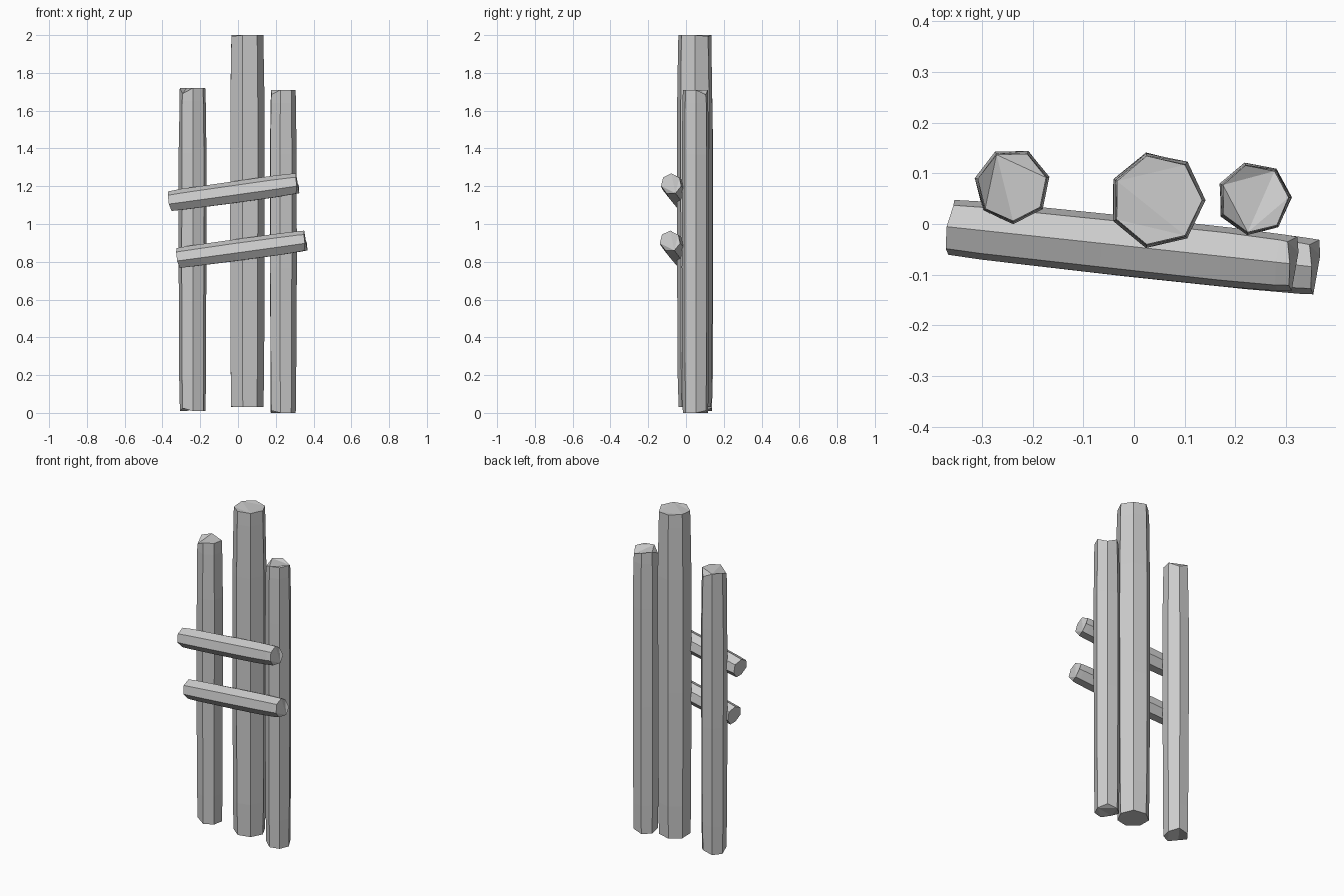
import bpy, bmesh, math, random
from mathutils import Vector

if "Cube" in bpy.data.objects:
    bpy.data.objects.remove(bpy.data.objects["Cube"])

random.seed(4)
SIDES = 7
# position along the log, radius factor: slight swelling with trimmed ends
RINGS = [(0.0, 0.93), (0.1, 0.97), (0.45, 1.0), (0.8, 1.0), (0.96, 0.95), (1.0, 0.92)]


def log(name, start, end, radius, phase, chip):
    """Rough seven-sided log from start to end, with chipped end faces."""
    a, b = Vector(start), Vector(end)
    axis = (b - a).normalized()
    # upright logs measure angles from +x; cross bars from the -y side
    ref = Vector((1, 0, 0)) if abs(axis.z) > 0.7 else Vector((0, -1, 0))
    u = (ref - axis * ref.dot(axis)).normalized()
    v = axis.cross(u)
    bm = bmesh.new()
    rings = []
    for t, f in RINGS:
        ring = []
        for i in range(SIDES):
            ang = math.radians(phase) + i * 2 * math.pi / SIDES
            r = radius * f * random.uniform(0.985, 1.015)
            p = a.lerp(b, t) + (u * math.cos(ang) + v * math.sin(ang)) * r
            if t == 0.0:
                p += axis * (chip * 0.5 * (i % 3 == 1))
            if t == 1.0:
                p -= axis * (chip * (i % 3 == 1))
            ring.append(bm.verts.new(p))
        rings.append(ring)
    for lo, hi in zip(rings, rings[1:]):
        for i in range(SIDES):
            j = (i + 1) % SIDES
            bm.faces.new((lo[i], lo[j], hi[j], hi[i]))
    caps = [bm.faces.new(rings[0][::-1]), bm.faces.new(rings[-1])]
    bmesh.ops.triangulate(bm, faces=caps)
    bmesh.ops.recalc_face_normals(bm, faces=bm.faces)
    mesh = bpy.data.meshes.new(name)
    bm.to_mesh(mesh)
    bm.free()
    obj = bpy.data.objects.new(name, mesh)
    bpy.context.collection.objects.link(obj)
    return obj


# upright posts
log("left_post", (-0.24, 0.075, 0.01), (-0.24, 0.075, 1.72), 0.075, 14, 0.03)
log("middle_post", (0.045, 0.047, 0.03), (0.045, 0.047, 2.0), 0.096, 0, 0.006)
log("right_post", (0.237, 0.05, 0.0), (0.237, 0.05, 1.71), 0.074, 2, 0.025)

# slanted cross bars on the front
log("upper_bar", (-0.362, -0.006, 1.118), (0.315, -0.079, 1.213), 0.06, 12, 0.012)
log("lower_bar", (-0.318, -0.011, 0.817), (0.358, -0.085, 0.91), 0.06, 12, 0.012)
